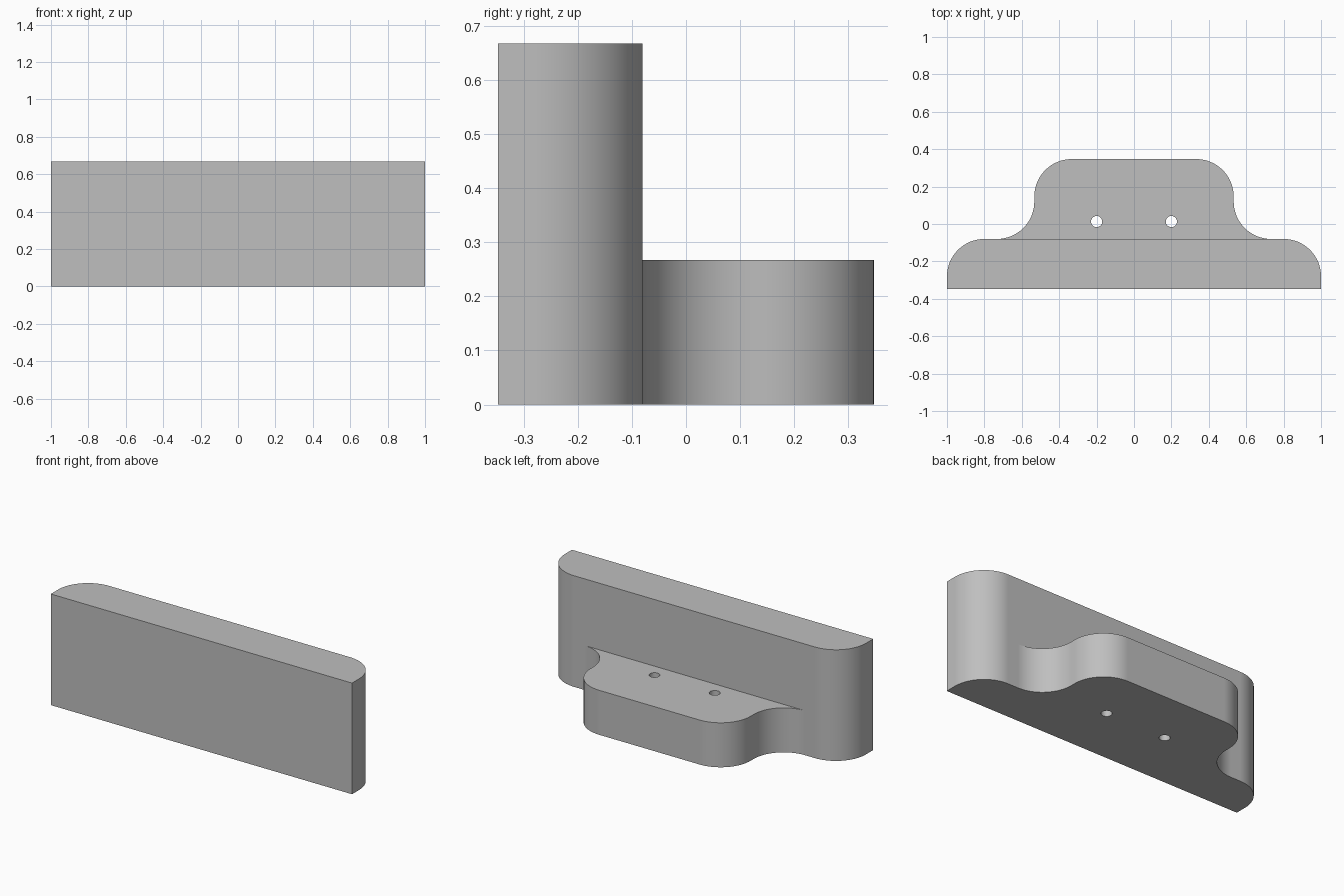
import bpy, bmesh
from math import sin, cos, pi

cube = bpy.data.objects.get("Cube")
if cube:
    bpy.data.objects.remove(cube)

FRONT, WALL, BACK = -0.347, -0.08, 0.347
R = 0.2
PLATE_H, LEDGE_H = 0.667, 0.267

grey = bpy.data.materials.new("plain grey")
grey.use_nodes = True
colour = (0.52, 0.52, 0.52, 1)
grey.diffuse_color = colour
grey.node_tree.nodes["Principled BSDF"].inputs["Base Color"].default_value = colour


def arc(cx, cy, r, start, end, steps=16):
    angles = [start + (end - start) * i / steps for i in range(steps + 1)]
    return [(cx + r * cos(a), cy + r * sin(a)) for a in angles]


def mirrored(half):
    """Close a right-hand half outline with its reflection."""
    return half + [(-x, y) for x, y in reversed(half)]


def extrude(name, outline, low, high):
    bm = bmesh.new()
    face = bm.faces.new([bm.verts.new((x, y, low)) for x, y in outline])
    top = bmesh.ops.extrude_face_region(bm, geom=[face])["geom"]
    verts = [v for v in top if isinstance(v, bmesh.types.BMVert)]
    bmesh.ops.translate(bm, verts=verts, vec=(0, 0, high - low))
    bmesh.ops.recalc_face_normals(bm, faces=bm.faces)
    mesh = bpy.data.meshes.new(name)
    bm.to_mesh(mesh)
    bm.free()
    mesh.materials.append(grey)
    obj = bpy.data.objects.new(name, mesh)
    bpy.context.collection.objects.link(obj)
    return obj


# Upright plate with rounded rear corners
plate = extrude("bracket_body", mirrored(
    [(1, FRONT)] + arc(1 - R, WALL - R, R, 0, pi / 2)), 0, PLATE_H)

# Ledge flaring into the plate, with rounded outer corners
side = 0.533
ledge = extrude("ledge_helper", mirrored(
    [(side + R, WALL - 0.1)]
    + arc(side + R, WALL + R, R, 1.5 * pi, pi)
    + arc(side - R, BACK - R, R, 0, pi / 2)), 0, LEDGE_H)

# Two screw holes through the ledge
holes = [extrude("hole_cutter", arc(x, 0.013, 0.03, 0, 2 * pi, 32)[:-1],
                 -0.1, LEDGE_H + 0.1) for x in (-0.2, 0.2)]

# Join the ledge and cut the holes, then bake the result
for helper, operation in [(ledge, 'UNION')] + [(h, 'DIFFERENCE') for h in holes]:
    helper.hide_render = True
    mod = plate.modifiers.new(operation.title(), 'BOOLEAN')
    mod.operation, mod.object, mod.solver = operation, helper, 'EXACT'
graph = bpy.context.evaluated_depsgraph_get()
baked = bpy.data.meshes.new_from_object(plate.evaluated_get(graph))
plate.modifiers.clear()
plate.data = baked
for helper in [ledge] + holes:
    bpy.data.objects.remove(helper)

# Smooth the curved walls and keep the rims crisp
for obj in bpy.context.selected_objects:
    obj.select_set(False)
plate.select_set(True)
bpy.context.view_layer.objects.active = plate
bpy.ops.object.shade_smooth_by_angle(angle=pi / 6)
weighted = plate.modifiers.new("Weighted normals", 'WEIGHTED_NORMAL')
weighted.keep_sharp = True
